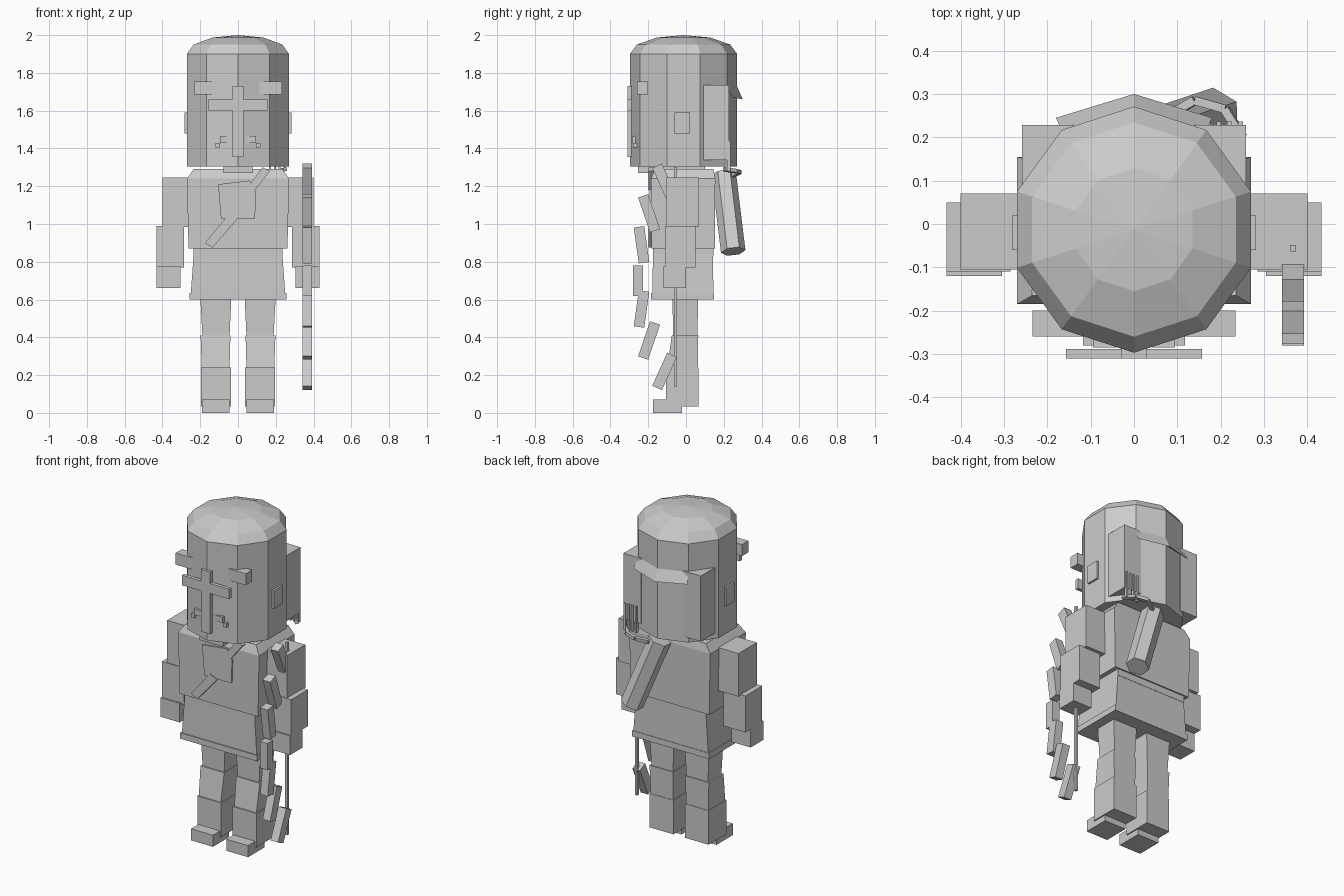
import bpy, bmesh, math
from mathutils import Vector

if "Cube" in bpy.data.objects:
    bpy.data.objects.remove(bpy.data.objects["Cube"])

grey = bpy.data.materials.new("plain_grey")
grey.diffuse_color = (0.6, 0.6, 0.6, 1)
grey.use_nodes = True
grey.node_tree.nodes["Principled BSDF"].inputs["Base Color"].default_value = grey.diffuse_color


def finish(name, bm):
    bmesh.ops.recalc_face_normals(bm, faces=bm.faces)
    me = bpy.data.meshes.new(name)
    bm.to_mesh(me)
    bm.free()
    me.materials.append(grey)
    ob = bpy.data.objects.new(name, me)
    bpy.context.collection.objects.link(ob)
    return ob


def loft(name, rings, cap=True):
    """Skin a list of equally long point rings."""
    bm = bmesh.new()
    vs = [[bm.verts.new(p) for p in r] for r in rings]
    n = len(vs[0])
    for a, b in zip(vs, vs[1:]):
        for i in range(n):
            j = (i + 1) % n
            bm.faces.new((a[i], a[j], b[j], b[i]))
    if cap:
        bm.faces.new(vs[0])
        bm.faces.new(vs[-1])
    return finish(name, bm)


def rect(x0, x1, y0, y1, z):
    return [(x0, y0, z), (x1, y0, z), (x1, y1, z), (x0, y1, z)]


def box(name, x, y, z):
    return loft(name, [rect(*x, *y, z[0]), rect(*x, *y, z[1])])


def pair(name, x, y, z):
    """Box on the right and its mirror on the left."""
    box(name + "_right", x, y, z)
    box(name + "_left", (-x[1], -x[0]), y, z)


def prism(name, a, b, r, sides, turn=0.0):
    """Straight prism between two points."""
    a, b = Vector(a), Vector(b)
    d = (b - a).normalized()
    u = d.cross(Vector((0, 1, 0))).normalized()
    w = d.cross(u)
    angs = [turn + 2 * math.pi * i / sides for i in range(sides)]
    return loft(name, [[c + r * (math.cos(t) * u + math.sin(t) * w) for t in angs] for c in (a, b)])


def plate(name, pts, y0, y1):
    """Flat outline in x and z, given thickness along y."""
    return loft(name, [[(x, y, z) for x, z in pts] for y in (y0, y1)])


# Head: ten-sided drum with a stepped dome
def ring(r, z):
    return [(r * math.sin(i * math.pi / 5), -0.013 - r * math.cos(i * math.pi / 5), z) for i in range(10)]

loft("head", [ring(r, z) for r, z in
              ((0.284, 1.305), (0.284, 1.90), (0.247, 1.95), (0.142, 1.987), (0.002, 2.0))])

# Hair blocks, ears and back flap
pair("hair_block", (0.14, 0.258), (0.09, 0.228), (1.34, 1.735))
pair("ear", (0.24, 0.282), (-0.06, 0.02), (1.48, 1.59))
loft("back_flap", [
    [(-0.167, 0.215, 1.735), (0, 0.268, 1.735), (0.167, 0.215, 1.735), (0, 0.25, 1.735)],
    [(-0.18, 0.245, 1.67), (0, 0.30, 1.66), (0.18, 0.245, 1.67), (0, 0.26, 1.69)]])

# Face pieces
pair("eyebrow", (0.11, 0.234), (-0.26, -0.20), (1.685, 1.755))
box("face_bar_vertical", (-0.03, 0.03), (-0.31, -0.285), (1.355, 1.73))
box("face_bar_horizontal", (-0.157, 0.157), (-0.31, -0.288), (1.60, 1.66))
pair("cheek_mark", (0.04, 0.095), (-0.285, -0.265), (1.43, 1.465))
pair("cheek_dot", (0.095, 0.118), (-0.28, -0.255), (1.405, 1.43))
box("neck", (-0.077, 0.077), (-0.255, 0.10), (1.27, 1.31))

# Torso and tunic
loft("torso", [rect(-0.262, 0.262, -0.183, 0.153, 0.87),
               rect(-0.27, 0.27, -0.185, 0.155, 1.24),
               rect(-0.235, 0.235, -0.165, 0.145, 1.29)])
box("waist", (-0.235, 0.235), (-0.175, 0.145), (0.83, 0.88))
loft("tunic_skirt", [rect(-0.25, 0.25, -0.178, 0.145, 0.63),
                     rect(-0.235, 0.235, -0.175, 0.143, 0.84)])
box("tunic_hem", (-0.257, 0.257), (-0.185, 0.148), (0.60, 0.635))

# Chest panel and sash
plate("chest_panel", [(-0.105, 1.21), (0.06, 1.23), (0.095, 1.17), (0.09, 1.03), (-0.09, 1.03)],
      -0.193, -0.17)
plate("sash_upper", [(0.13, 1.30), (0.17, 1.28), (0.09, 1.18), (0.055, 1.20)], -0.198, -0.15)
plate("sash_lower", [(-0.175, 0.90), (-0.135, 0.875), (0.0, 1.03), (-0.05, 1.05)], -0.198, -0.17)

# Arms
pair("upper_arm", (0.265, 0.40), (-0.105, 0.07), (0.985, 1.245))
pair("forearm", (0.285, 0.432), (-0.11, 0.05), (0.77, 0.99))
pair("hand", (0.305, 0.432), (-0.12, 0.0), (0.66, 0.775))

# Legs
for side, s in (("right", 1), ("left", -1)):
    def leg(x0, x1, y0, y1, z):
        return rect(s * x0, s * x1, y0, y1, z)
    loft("thigh_" + side, [leg(0.045, 0.188, -0.068, 0.06, 0.40), leg(0.035, 0.20, -0.072, 0.065, 0.62)])
    loft("shin_" + side, [leg(0.045, 0.192, -0.10, 0.062, 0.235), leg(0.04, 0.198, -0.075, 0.065, 0.41)])
    box("boot_" + side, (s * 0.038, s * 0.197), (-0.107, 0.065), (0.035, 0.24))
    box("foot_" + side, (s * 0.045, s * 0.19), (-0.175, -0.02), (0, 0.07))

# Bow: slanted limb blocks mirrored above and below the grip
CENTRE_Z, HALF_W, BX = 0.72, 0.028, (0.342, 0.392)
limbs = [((-0.249, 0.455), (-0.222, 0.645)), ((-0.227, 0.291), (-0.164, 0.476)),
         ((-0.153, 0.132), (-0.074, 0.307))]
for i, (a, b) in enumerate(limbs):
    for half, s in (("lower", 1), ("upper", -1)):
        p, q = [Vector((y, CENTRE_Z + s * (z - CENTRE_Z))) for y, z in (a, b)]
        d = (q - p).normalized()
        n = Vector((-d.y, d.x)) * HALF_W
        outline = [p + n, q + n, q - n, p - n]
        loft(f"bow_limb_{half}_{i}", [[(x, v.x, v.y) for v in outline] for x in BX])
box("bow_grip", BX, (-0.28, -0.227), (0.62, 0.78))
box("bow_string", (0.36, 0.374), (-0.064, -0.048), (0.14, 1.30))

# Quiver with carrying strap and arrows
prism("quiver", (0.035, 0.20, 1.265), (0.185, 0.25, 0.855), 0.065, 6, math.pi / 6)
strap = [(0.25, 0.20, 1.29), (0.21, 0.265, 1.28), (0.14, 0.285, 1.275), (0.08, 0.25, 1.26), (0.05, 0.21, 1.25)]
for i, (a, b) in enumerate(zip(strap, strap[1:])):
    prism(f"quiver_strap_{i}", a, b, 0.014, 4, math.pi / 4)
for i in range(4):
    x = 0.165 + 0.025 * i
    box(f"arrow_{i}", (x, x + 0.011), (0.218, 0.236), (1.28, 1.44))
